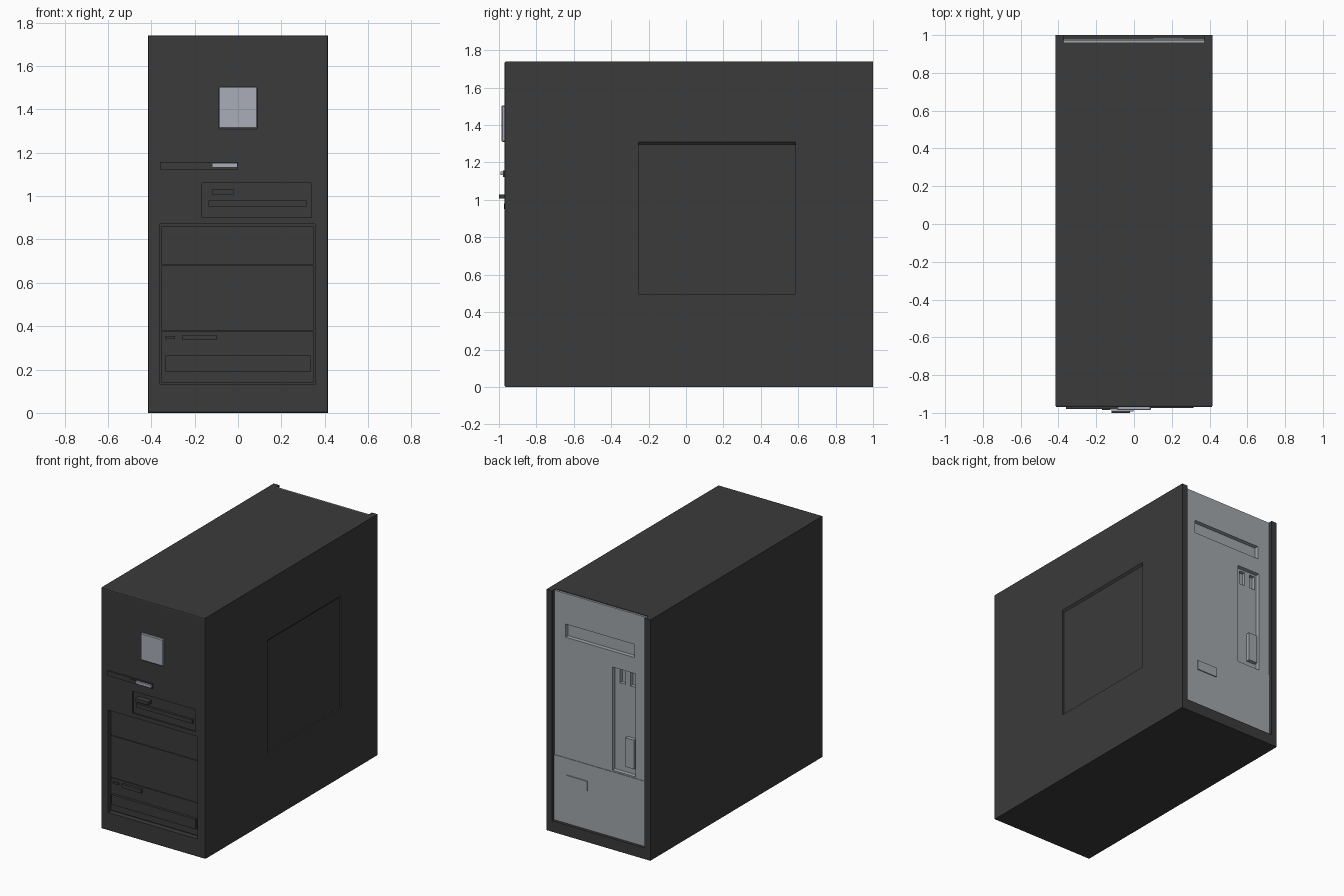
import bpy, bmesh

if "Cube" in bpy.data.objects:
    bpy.data.objects.remove(bpy.data.objects["Cube"])


def material(name, rgb):
    m = bpy.data.materials.new(name)
    m.diffuse_color = (*rgb, 1)
    m.use_nodes = True
    m.node_tree.nodes["Principled BSDF"].inputs["Base Color"].default_value = m.diffuse_color
    return m


CHARCOAL = material("charcoal", (0.043, 0.043, 0.043))
STEEL = material("steel grey", (0.36, 0.39, 0.41))
SILVER = material("pale silver", (0.40, 0.42, 0.48))


def box(name, x, y, z, mat=CHARCOAL, bevel=0):
    """Axis-aligned box from (min, max) ranges."""
    bm = bmesh.new()
    bmesh.ops.create_cube(bm, size=1)
    for v in bm.verts:
        v.co = [r[0] if c < 0 else r[1] for c, r in zip(v.co, (x, y, z))]
    if bevel:
        bmesh.ops.bevel(bm, geom=bm.edges[:], offset=bevel, segments=1,
                        affect='EDGES', profile=0.5)
    me = bpy.data.meshes.new(name)
    bm.to_mesh(me)
    bm.free()
    me.materials.append(mat)
    ob = bpy.data.objects.new(name, me)
    bpy.context.collection.objects.link(ob)
    return ob


def cut(target, cutter):
    """Subtract a cutter and remove it."""
    cutter.hide_render = True
    mod = target.modifiers.new("cut", 'BOOLEAN')
    mod.operation = 'DIFFERENCE'
    mod.solver = 'EXACT'
    mod.object = cutter
    bpy.context.view_layer.objects.active = target
    bpy.ops.object.modifier_apply(modifier=mod.name)
    bpy.data.objects.remove(cutter)


FRONT = -0.97

# Case shell with chamfered front edges
case = box("case_shell", (-0.415, 0.415), (FRONT, 1.0), (0, 1.74))
bm = bmesh.new()
bm.from_mesh(case.data)
front_edges = [e for e in bm.edges if all(v.co.y < -0.9 for v in e.verts)]
bmesh.ops.bevel(bm, geom=front_edges, offset=0.008, segments=2, affect='EDGES', profile=0.5)
bm.to_mesh(case.data)
bm.free()

# Rear opening and notch in the top
cut(case, box("rear_cavity", (-0.37, 0.37), (0.90, 1.1), (0.08, 1.72)))
cut(case, box("rear_notch", (-0.37, 0.37), (0.96, 1.1), (0.5, 1.9)))

# Front recesses: large bay and small drive
cut(case, box("bay_cutter", (-0.36, 0.355), (-1.1, FRONT + 0.04), (0.13, 0.87)))
cut(case, box("drive_cutter", (-0.165, 0.34), (-1.1, FRONT + 0.012), (0.90, 1.06)))

# Side panel recess with a sloping upper wall
side = box("side_cutter", (0.403, 0.427), (-0.255, 0.585), (0.497, 1.31))
for v in side.data.vertices:
    if v.co.z > 1:
        v.co.z += 0.014 if v.co.x > 0.415 else -0.014
cut(case, side)

# Badge and indicator strip
box("front_badge", (-0.09, 0.09), (-0.986, FRONT + 0.01), (1.31, 1.505), SILVER, 0.005)
box("indicator_strip", (-0.36, 0.0), (-0.979, FRONT + 0.01), (1.123, 1.158))
box("indicator_bar", (-0.12, -0.002), (-0.992, FRONT), (1.132, 1.152), SILVER)
box("power_button", (-0.17, -0.124), (-0.985, FRONT), (1.134, 1.150))

# Small drive details
box("small_drive_button", (-0.12, -0.02), (-1.0, FRONT + 0.02), (1.007, 1.03))
box("small_drive_slot", (-0.135, 0.315), (-0.973, FRONT + 0.02), (0.952, 0.98))

# Stacked covers in the large bay, separated by seams
for i, (z0, z1) in enumerate([(0.14, 0.375), (0.379, 0.680), (0.684, 0.860)]):
    box(f"bay_cover_{i + 1}", (-0.352, 0.347), (FRONT + 0.025, FRONT + 0.05), (z0, z1))
box("disc_tray", (-0.335, 0.335), (FRONT + 0.007, FRONT + 0.03), (0.192, 0.264))
box("disc_button", (-0.255, -0.10), (FRONT + 0.007, FRONT + 0.03), (0.335, 0.36))
box("disc_light", (-0.335, -0.29), (FRONT + 0.017, FRONT + 0.03), (0.340, 0.355))

# Rear panel with recessed openings
rear = box("rear_panel", (-0.37, 0.37), (0.91, 0.975), (0.55, 1.736), STEEL)
cut(rear, box("slot_cutter", (-0.27, 0.28), (0.945, 1.1), (1.42, 1.515)))
cut(rear, box("column_cutter", (-0.28, -0.095), (0.945, 1.1), (0.56, 1.305)))
for x0 in (-0.18, -0.265):
    cut(rear, box("port_cutter", (x0, x0 + 0.045), (0.92, 1.1), (1.19, 1.29)))
box("socket_block", (-0.265, -0.195), (0.94, 0.972), (0.61, 0.82), STEEL)

# Lower rear cover with its raised label plate
box("lower_rear_cover", (-0.37, 0.37), (0.91, 0.979), (0.08, 0.55), STEEL)
box("rear_latch", (0.10, 0.265), (0.97, 0.986), (0.36, 0.43), STEEL)
